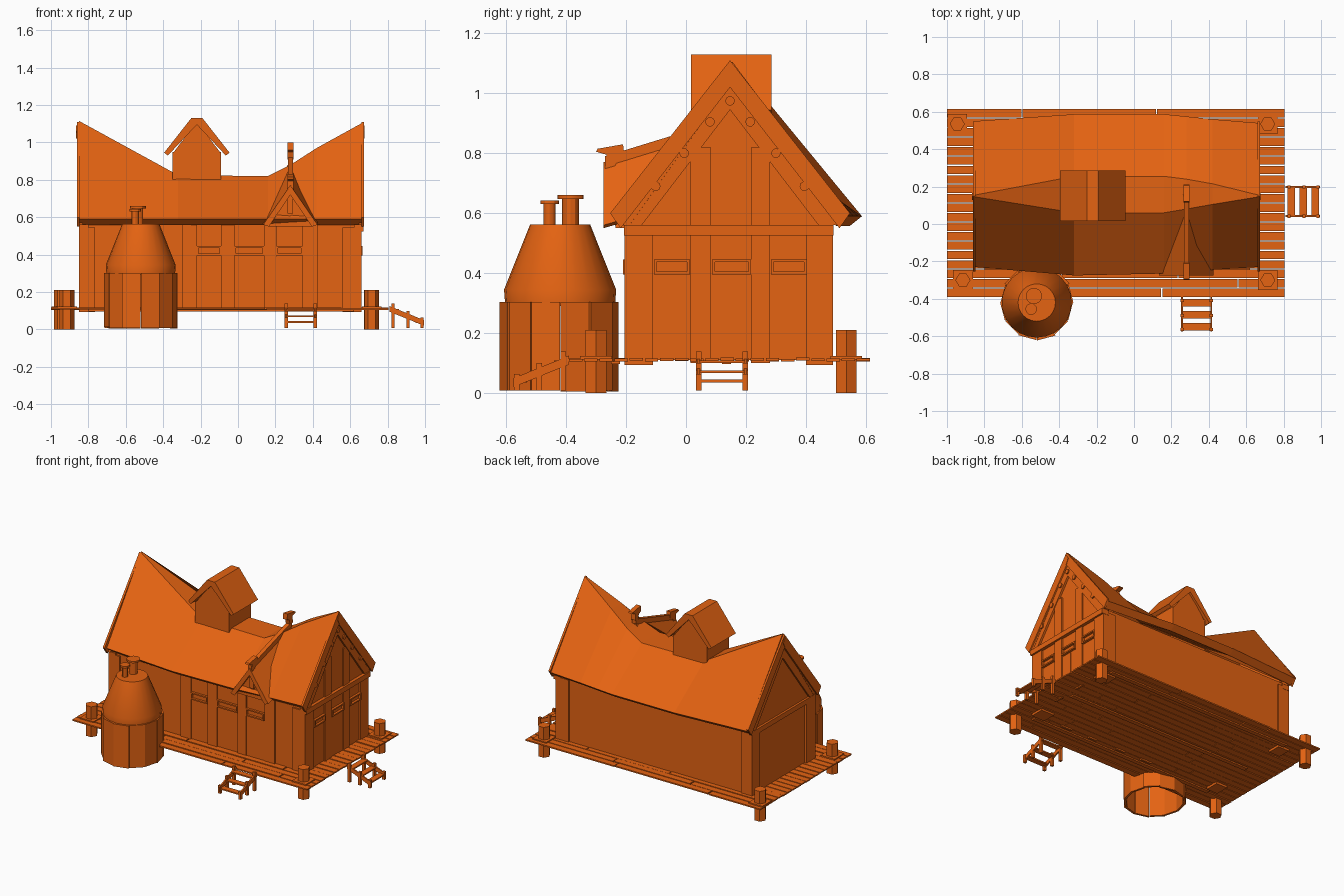
import bpy, bmesh, math, random
from mathutils import Vector

random.seed(4)
if "Cube" in bpy.data.objects:
    bpy.data.objects.remove(bpy.data.objects["Cube"])

COLOUR = (0.78, 0.125, 0.006, 1)
mat = bpy.data.materials.new("orange wood")
mat.use_nodes = True
mat.diffuse_color = COLOUR
mat.node_tree.nodes["Principled BSDF"].inputs["Base Color"].default_value = COLOUR


def finish(name, bm):
    bmesh.ops.recalc_face_normals(bm, faces=bm.faces)
    me = bpy.data.meshes.new(name)
    bm.to_mesh(me)
    bm.free()
    me.materials.append(mat)
    ob = bpy.data.objects.new(name, me)
    bpy.context.collection.objects.link(ob)
    return ob


def loft(name, sections):
    """Closed solid through matching rings of points."""
    bm = bmesh.new()
    rings = [[bm.verts.new(p) for p in s] for s in sections]
    n = len(rings[0])
    for a, b in zip(rings, rings[1:]):
        for i in range(n):
            j = (i + 1) % n
            bm.faces.new((a[i], a[j], b[j], b[i]))
    bm.faces.new(rings[0])
    bm.faces.new(rings[-1])
    return finish(name, bm)


def box(name, x0, x1, y0, y1, z0, z1):
    ring = [(x0, y0), (x1, y0), (x1, y1), (x0, y1)]
    return loft(name, [[(x, y, z) for x, y in ring] for z in (z0, z1)])


def prism_x(name, pts, x0, x1):
    return loft(name, [[(x, y, z) for y, z in pts] for x in (x0, x1)])


def prism_y(name, pts, y0, y1):
    return loft(name, [[(x, y, z) for x, z in pts] for y in (y0, y1)])


def lathe(name, x, y, profile, sides):
    """Stack of rings given as (radius, height)."""
    return loft(name, [[(x + r * math.cos(math.tau * i / sides),
                         y + r * math.sin(math.tau * i / sides), z)
                        for i in range(sides)] for r, z in profile])


# Deck of staggered planks
ROWS, PITCH = 20, 0.0505
for i in range(ROWS):
    y = -0.39 + i * PITCH
    cuts = [-1, random.uniform(-0.6, -0.2), random.uniform(0.1, 0.6), 0.81]
    for a, b in zip(cuts, cuts[1:]):
        lift = random.uniform(0, 0.004)
        box("deck_plank", a, b - 0.006, y, y + PITCH - 0.006, 0.105 + lift, 0.114 + lift)
for y in (-0.25, 0.12, 0.5):
    box("deck_joist", -0.8, 0.62, y, y + 0.03, 0.097, 0.106)

# Mooring posts with square collars
for x, y in ((-0.945, 0.535), (0.715, 0.535), (0.715, -0.3), (-0.915, -0.3)):
    lathe("deck_post", x, y, [(0.04, 0), (0.04, 0.21)], 6)
    box("post_collar", x - 0.053, x + 0.053, y - 0.053, y + 0.053, 0.112, 0.123)

# House body and gable walls
box("house_walls", -0.835, 0.65, -0.195, 0.48, 0.11, 0.57)
MID = 0.147
for x in (-0.835, 0.63):
    prism_x("gable_wall", [(-0.195, 0.55), (0.48, 0.55), (MID, 1.03)], x, x + 0.02)


def on_wall(name, side, a, b, z0, z1, depth):
    """Board standing proud of the front or the left end wall."""
    if side == "front":
        box(name, a, b, -0.195 - depth, -0.19, z0, z1)
    else:
        box(name, 0.645, 0.65 + depth, a, b, z0, z1)


# Corner boards
for x0, x1 in ((-0.85, -0.765), (0.56, 0.66)):
    box("front_corner_board", x0, x1, -0.205, -0.11, 0.093, 0.545)
    box("back_corner_board", x0, x1, 0.4, 0.49, 0.093, 0.545)
for x0 in (-0.85, 0.62):
    box("end_beam", x0, x0 + 0.052, -0.207, 0.492, 0.525, 0.56)

# Timber studs, windows and doors
for a, b in ((-0.3, -0.22), (-0.09, -0.02), (0.14, 0.205), (0.345, 0.425)):
    on_wall("front_stud", "front", a, b, 0.1, 0.57, 0.009)
for a, b in ((0.015, 0.083), (0.217, 0.281)):
    on_wall("side_stud", "side", a, b, 0.1, 0.82, 0.009)
windows = [("front", -0.22, -0.09), ("front", -0.02, 0.14), ("front", 0.205, 0.345),
           ("side", -0.107, 0.013), ("side", 0.087, 0.217), ("side", 0.283, 0.403)]
for side, a, b in windows:
    for z in (0.396, 0.437):
        on_wall("window_rail", side, a, b, z, z + 0.009, 0.016)
    for u in (a, b - 0.009):
        on_wall("window_jamb", side, u, u + 0.009, 0.396, 0.446, 0.016)
for side, a, b in (("front", 0.207, 0.285), ("front", 0.287, 0.343),
                   ("side", 0.085, 0.165), ("side", 0.167, 0.215)):
    on_wall("door_panel", side, a, b, 0.115, 0.39, 0.005)

# Sagging main roof: x, ridge height, front eave, ridge front, ridge back, back eave
stations = [(-0.85, 1.115, -0.23, 0.145, 0.155, 0.55),
            (-0.32, 0.825, -0.275, 0.06, 0.255, 0.587),
            (0.16, 0.82, -0.265, 0.06, 0.255, 0.587),
            (0.28, 0.88, -0.255, 0.08, 0.24, 0.575),
            (0.42, 0.97, -0.245, 0.105, 0.215, 0.56),
            (0.665, 1.105, -0.23, 0.145, 0.155, 0.54)]
loft("main_roof", [[(x, ef, 0.59), (x, rf, z), (x, rb, z), (x, eb, 0.59),
                    (x, eb - 0.04, 0.558), (x, rb, z - 0.075),
                    (x, rf, z - 0.075), (x, ef + 0.04, 0.558)]
                   for x, z, ef, rf, rb, eb in stations])

# Barge boards, inner rafters and round pegs on the gables
for x0, inner in ((-0.862, -0.848), (0.66, 0.648)):
    for s in (-1, 1):
        prism_x("barge_board", [(MID, 1.11), (MID + s * 0.4, 0.6), (MID + s * 0.365, 0.55),
                                (MID, 1.02)], x0, x0 + 0.014)
        prism_x("gable_rafter", [(MID, 1.02), (MID + s * 0.36, 0.56), (MID + s * 0.295, 0.56),
                                 (MID, 0.945)], inner, inner + 0.016)
    prism_x("gable_diamond", [(MID, 1.09), (MID + 0.02, 1.06), (MID, 1.02), (MID - 0.02, 1.06)],
            x0 - 0.003, x0 + 0.017)
for dy, z in ((0, 0.975), (0.067, 0.905), (0.153, 0.8), (0.248, 0.69)):
    for s in {-1, 1} if dy else {1}:
        ring = [(MID + s * dy + 0.016 * math.cos(math.tau * i / 10),
                 z + 0.016 * math.sin(math.tau * i / 10)) for i in range(10)]
        prism_x("gable_peg", ring, 0.655, 0.672)

# Front dormer, with its ridge rising toward the back
DX = 0.28
loft("dormer_roof", [[(DX - 0.145, y, z - 0.21), (DX, y, z), (DX + 0.145, y, z - 0.21),
                      (DX + 0.115, y, z - 0.22), (DX, y, z - 0.05), (DX - 0.115, y, z - 0.22)]
                     for y, z in ((-0.275, 0.77), (0.16, 0.9))])
prism_y("dormer_gable", [(DX - 0.12, 0.55), (DX + 0.12, 0.55), (DX, 0.74)], -0.235, -0.19)
box("dormer_post", DX - 0.015, DX + 0.015, -0.25, -0.23, 0.62, 0.76)
prism_x("dormer_ridge_beam", [(-0.27, 0.755), (0.17, 0.89), (0.17, 0.925), (-0.27, 0.79)],
        DX - 0.014, DX + 0.014)
horn = [(-0.3, 0.805), (-0.295, 0.815), (-0.21, 0.83), (-0.205, 0.79),
        (-0.23, 0.78), (-0.24, 0.74), (-0.27, 0.75), (-0.265, 0.795)]
prism_x("front_finial", horn, DX - 0.016, DX + 0.016)
prism_x("back_finial", [(-0.09 - y, z + 0.17) for y, z in horn], DX - 0.016, DX + 0.016)

# Roof turret
TX = -0.22
box("turret_body", TX - 0.13, TX + 0.13, 0.03, 0.27, 0.7, 0.95)
prism_y("turret_gable", [(TX - 0.13, 0.94), (TX + 0.13, 0.94), (TX, 1.11)], 0.03, 0.27)
prism_y("turret_roof", [(TX - 0.175, 0.945), (TX - 0.03, 1.13), (TX + 0.03, 1.13),
                        (TX + 0.175, 0.945), (TX + 0.155, 0.93), (TX, 1.095),
                        (TX - 0.155, 0.93)], 0.017, 0.285)

# Vat: ring of staves, tapered lid and two capped pipes
VX, VY, STAVES = -0.52, -0.42, 12
for i in range(STAVES):
    a0, a1 = (math.tau * (i + k) / STAVES for k in (0.01, 0.99))
    r = random.uniform(0.193, 0.203)
    ring = [(r, a0), (r, a1), (r - 0.015, a1), (r - 0.015, a0)]
    loft("vat_stave", [[(VX + q * math.cos(a), VY + q * math.sin(a), z) for q, a in ring]
                       for z in (random.uniform(0.005, 0.012), 0.303)])
lid = lathe("vat_lid", VX, VY, [(0.183, 0.29), (0.187, 0.345), (0.1, 0.563)], 24)
pipes = [lathe("vat_pipe", x, y, [(r, 0.55), (r, h - 0.013), (r * 1.55, h - 0.013),
                                  (r * 1.55, h)], 12)
         for x, y, r, h in ((-0.535, -0.385, 0.028, 0.661), (-0.55, -0.455, 0.02, 0.643))]
for ob in [lid] + pipes:
    bpy.context.view_layer.objects.active = ob
    ob.select_set(True)
    bpy.ops.object.shade_smooth_by_angle()
    ob.select_set(False)


# Two short flights of steps
def steps(label, place):
    def slab(name, d0, d1, w0, w1, z0, z1, drop=0):
        ends = [(d0, 0), (d1, drop)]
        loft(label + name, [[place(d, w, z - k) for w, z in
                             ((w0, z0), (w1, z0), (w1, z1), (w0, z1))] for d, k in ends])
    for s in (-1, 1):
        w = s * 0.078
        slab("_stringer", 0.0, 0.185, w - 0.005, w + 0.005, 0.095, 0.125, 0.075)
        for d, h in ((0.01, 0.138), (0.09, 0.1), (0.165, 0.063)):
            slab("_post", d, d + 0.018, w - 0.009, w + 0.009, 0.008, h)
    for d, h in ((0.01, 0.1), (0.075, 0.067), (0.14, 0.036)):
        slab("_tread", d, d + 0.04, -0.075, 0.075, h, h + 0.009)


steps("front_steps", lambda d, w, z: Vector((0.335 + w, -0.39 - d, z)))
steps("side_steps", lambda d, w, z: Vector((0.81 + d, 0.12 + w, z)))
